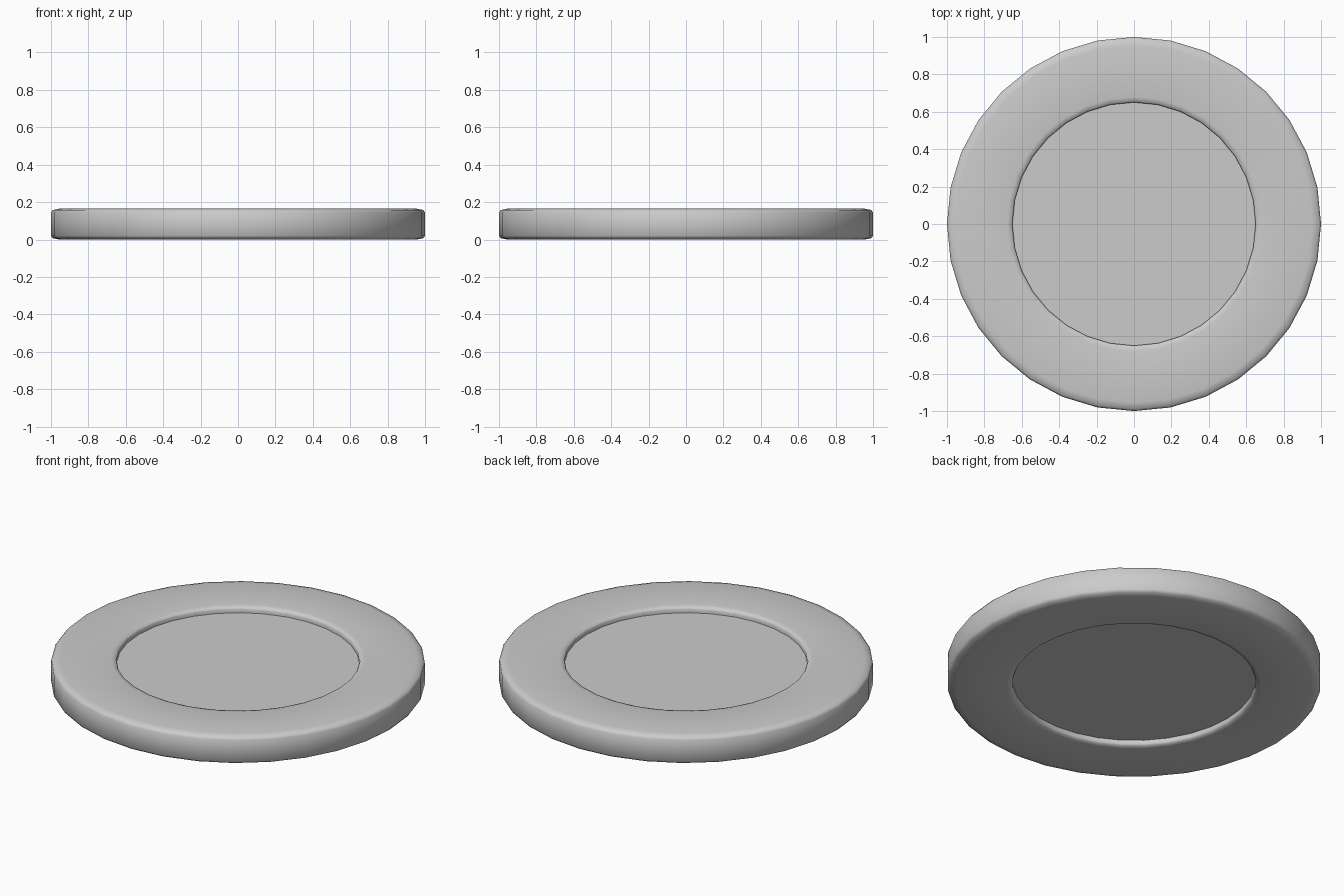
import bpy, bmesh, math

if "Cube" in bpy.data.objects:
    bpy.data.objects.remove(bpy.data.objects["Cube"])

SIDES = 32

def lathe(name, profile, sharp):
    """Revolve an (r, z) profile; r == 0 ends become centre points."""
    bm = bmesh.new()
    rings = []
    for r, z in profile:
        if r == 0:
            rings.append([bm.verts.new((0, 0, z))] * SIDES)
        else:
            rings.append([bm.verts.new((r * math.cos(2 * math.pi * i / SIDES),
                                        r * math.sin(2 * math.pi * i / SIDES), z))
                          for i in range(SIDES)])
    for a, b in zip(rings, rings[1:]):
        for i in range(SIDES):
            j = (i + 1) % SIDES
            bm.faces.new(list(dict.fromkeys((a[i], a[j], b[j], b[i]))))
    bmesh.ops.recalc_face_normals(bm, faces=bm.faces)
    me = bpy.data.meshes.new(name)
    bm.to_mesh(me)
    bm.free()
    ob = bpy.data.objects.new(name, me)
    bpy.context.collection.objects.link(ob)
    bpy.context.view_layer.objects.active = ob
    ob.select_set(True)
    bpy.ops.object.shade_smooth_by_angle(angle=math.radians(sharp))
    ob.select_set(False)
    return ob

# Disc with rounded rim and a shallow recess on both faces
H = 0.165
half = [(0, 0.035), (0.65, 0.035), (0.65, 0.015), (0.656, 0.005), (0.68, 0.0),
        (0.955, 0.0), (0.99, 0.007), (1.0, 0.02)]
lathe("recessed_disc", half + [(r, H - z) for r, z in reversed(half)], 60)
